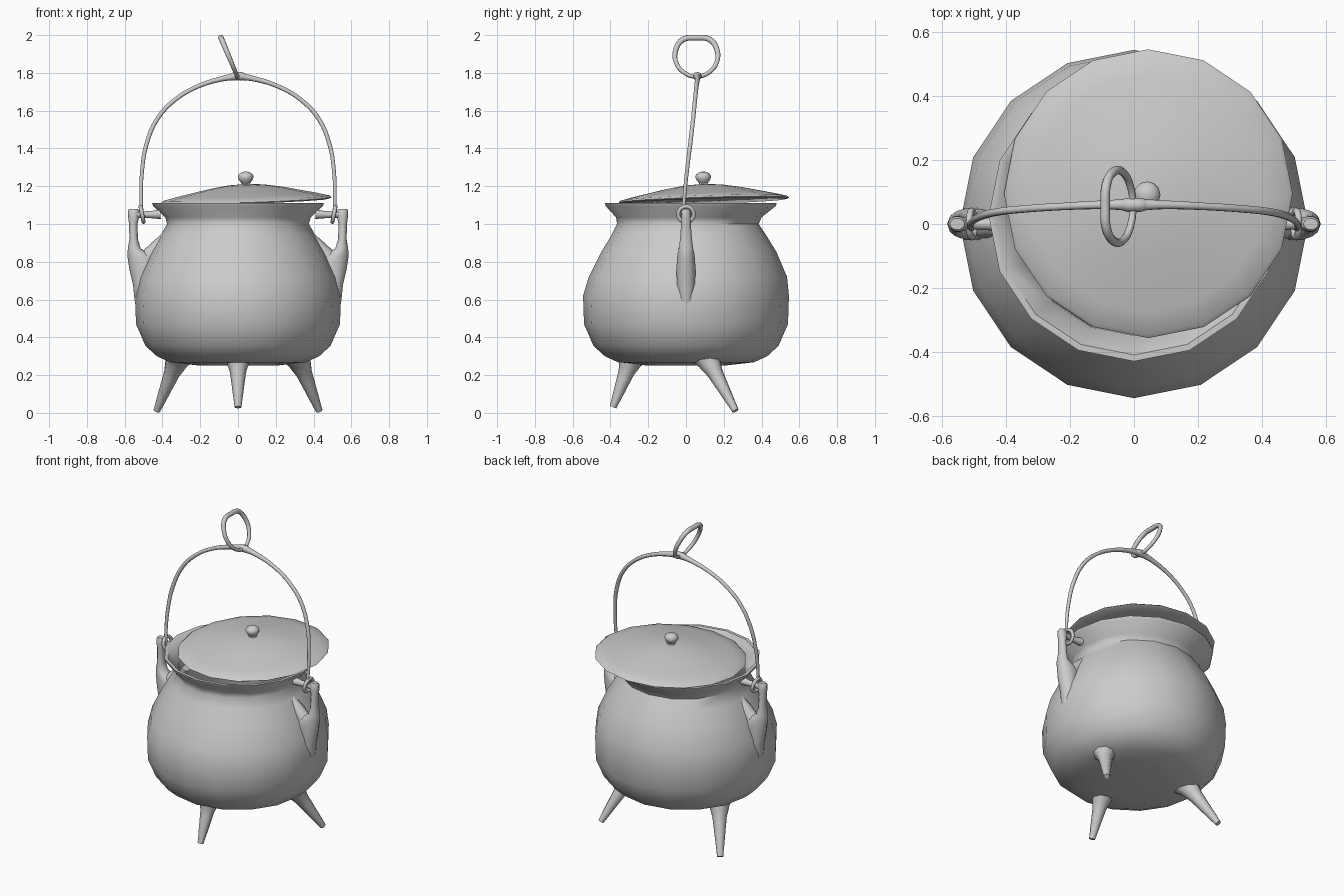
import bpy, bmesh, math
from mathutils import Vector

if "Cube" in bpy.data.objects:
    bpy.data.objects.remove(bpy.data.objects["Cube"])

TAU = math.tau


def finish(obj, angle=50):
    bpy.ops.object.select_all(action='DESELECT')
    obj.select_set(True)
    bpy.context.view_layer.objects.active = obj
    bpy.ops.object.shade_smooth_by_angle(angle=math.radians(angle))
    return obj


def loft(name, rings, sides, angle=50):
    """Skin stacked ellipses: each ring is (cx, cy, z, rx, ry)."""
    bm = bmesh.new()
    loops = []
    for cx, cy, z, rx, ry in rings:
        loops.append([bm.verts.new((cx + rx * math.cos(TAU * i / sides),
                                    cy + ry * math.sin(TAU * i / sides), z))
                      for i in range(sides)])
    for a, b in zip(loops, loops[1:]):
        for i in range(sides):
            j = (i + 1) % sides
            bm.faces.new((a[i], a[j], b[j], b[i]))
    bm.faces.new(loops[0][::-1])
    bm.faces.new(loops[-1])
    bmesh.ops.recalc_face_normals(bm, faces=bm.faces)
    me = bpy.data.meshes.new(name)
    bm.to_mesh(me)
    bm.free()
    obj = bpy.data.objects.new(name, me)
    bpy.context.collection.objects.link(obj)
    return finish(obj, angle)


def tube(name, pts, radius=1.0, cyclic=False, res=4):
    """Round bar through points; a fourth value per point is its radius."""
    cu = bpy.data.curves.new(name, 'CURVE')
    cu.dimensions = '3D'
    cu.bevel_depth = 1.0
    cu.bevel_resolution = 2
    cu.resolution_u = res
    cu.use_fill_caps = True
    sp = cu.splines.new('BEZIER')
    sp.bezier_points.add(len(pts) - 1)
    sp.use_cyclic_u = cyclic
    for bp, p in zip(sp.bezier_points, pts):
        bp.co = p[:3]
        bp.radius = p[3] if len(p) > 3 else radius
        bp.handle_left_type = bp.handle_right_type = 'AUTO'
    obj = bpy.data.objects.new(name, cu)
    bpy.context.collection.objects.link(obj)
    bpy.ops.object.select_all(action='DESELECT')
    obj.select_set(True)
    bpy.context.view_layer.objects.active = obj
    bpy.ops.object.convert(target='MESH')
    return finish(bpy.context.view_layer.objects.active)


# Pot: sixteen-sided hollow body with a flared rim (r, z, y shift)
pot = [(.20, .25, 0), (.36, .268, 0), (.43, .30, 0), (.49, .355, 0), (.54, .47, 0),
       (.545, .62, 0), (.525, .72, .01), (.465, .85, .015), (.41, .94, .015),
       (.375, 1.0, .01), (.385, 1.035, .015), (.45, 1.095, .025), (.455, 1.112, .025),
       (.435, 1.112, .025), (.365, 1.035, .015), (.355, 1.0, .01), (.44, .85, .01),
       (.515, .62, 0), (.50, .47, 0), (.36, .32, 0), (.15, .29, 0)]
loft("pot_body", [(0, y, z, r, r) for r, z, y in pot], 16)

# Lid: shallow dome, pushed back and slightly tilted
lid = [(.05, -.02), (.30, .01), (.44, -.004), (.452, .003), (.44, .013), (.37, .03),
       (.20, .066), (.10, .082), (.03, .086)]
lid_obj = loft("lid", [(0, 0, z, r, r) for r, z in lid[1:]], 16)
knob = [(.028, .08), (.022, .092), (.036, .108), (.042, .124), (.038, .138),
        (.022, .150), (.008, .153)]
knob_obj = loft("lid_knob", [(0, 0, z, r, r) for r, z in knob], 12)
for o in (lid_obj, knob_obj):
    o.location = (.045, .095, 1.124)
    o.rotation_euler = (.03, -.033, 0)

# Three splayed tapering legs
for name, top, foot in (("front_leg", (0, -.28, .31), (0, -.386, .03)),
                        ("back_left_leg", (-.31, .10, .31), (-.43, .262, .011)),
                        ("back_right_leg", (.31, .10, .31), (.43, .262, .011))):
    a, b = Vector(top), Vector(foot)
    tube(name, [(*a.lerp(b, t), r) for t, r in
                ((0, .085), (.15, .06), (.35, .042), (.65, .031), (1, .018))], res=3)

# Ears: lofted brackets as (z, inner x, outer x, half width)
ear = [(.50, .47, .53, .02), (.60, .47, .548, .04), (.68, .46, .556, .05),
       (.76, .44, .575, .053), (.82, .43, .584, .05), (.845, .47, .585, .046),
       (.87, .515, .583, .04), (.92, .53, .575, .033), (1.0, .532, .577, .027),
       (1.04, .523, .582, .026), (1.07, .522, .583, .024), (1.08, .53, .577, .018)]
for s, side in ((-1, "left"), (1, "right")):
    loft(side + "_ear", [(s * (a + b) / 2, 0, z, (b - a) / 2, w) for z, a, b, w in ear], 10)
    # Web blending the ear into the shoulder
    tube(side + "_ear_web", [(s * .38, 0, .93, .03), (s * .43, 0, .87, .042),
                             (s * .48, 0, .82, .045), (s * .53, 0, .78, .04)], res=3)
    # Peg between rim and ear
    tube(side + "_peg", [(s * .41, 0, 1.052, .026), (s * .45, 0, 1.05, .02),
                         (s * .50, 0, 1.05, .017), (s * .55, 0, 1.05, .022)], res=2)
    # Handle eye looped around the peg
    tube(side + "_handle_eye", [(s * (.508 + .008 * math.sin(TAU * i / 8)),
                                 .041 * math.cos(TAU * i / 8),
                                 1.052 + .041 * math.sin(TAU * i / 8)) for i in range(8)],
         .011, True, 3)

# Bail handle, leaning slightly back
half = [(.51, -.015, 1.06, .010), (.513, -.008, 1.15, .010), (.508, .005, 1.28, .011),
        (.485, .022, 1.42, .012), (.425, .038, 1.56, .012), (.33, .048, 1.66, .012),
        (.22, .055, 1.725, .012), (.10, .06, 1.765, .014)]
bail = [(-x, y, z, r) for x, y, z, r in half] + [(0, .06, 1.78, .02)] + half[::-1]
tube("bail_handle", bail)

# Hanging ring: tilted to the left, flattened at the top
outline = [(0, 0), (.065, .022), (.108, .08), (.108, .15), (.07, .203), (0, .212),
           (-.07, .203), (-.108, .15), (-.108, .08), (-.065, .022)]
tube("hanging_ring", [(-.003 - .41 * h, .055 + y, 1.78 + h * .97, .011 + .02 * h)
                      for y, h in outline], cyclic=True)

# Small wrapped collar where the ring meets the handle
tube("ring_collar", [(-.05, .06, 1.773, .014), (-.02, .06, 1.782, .022),
                     (.02, .06, 1.782, .022), (.05, .06, 1.773, .014)], res=3)
